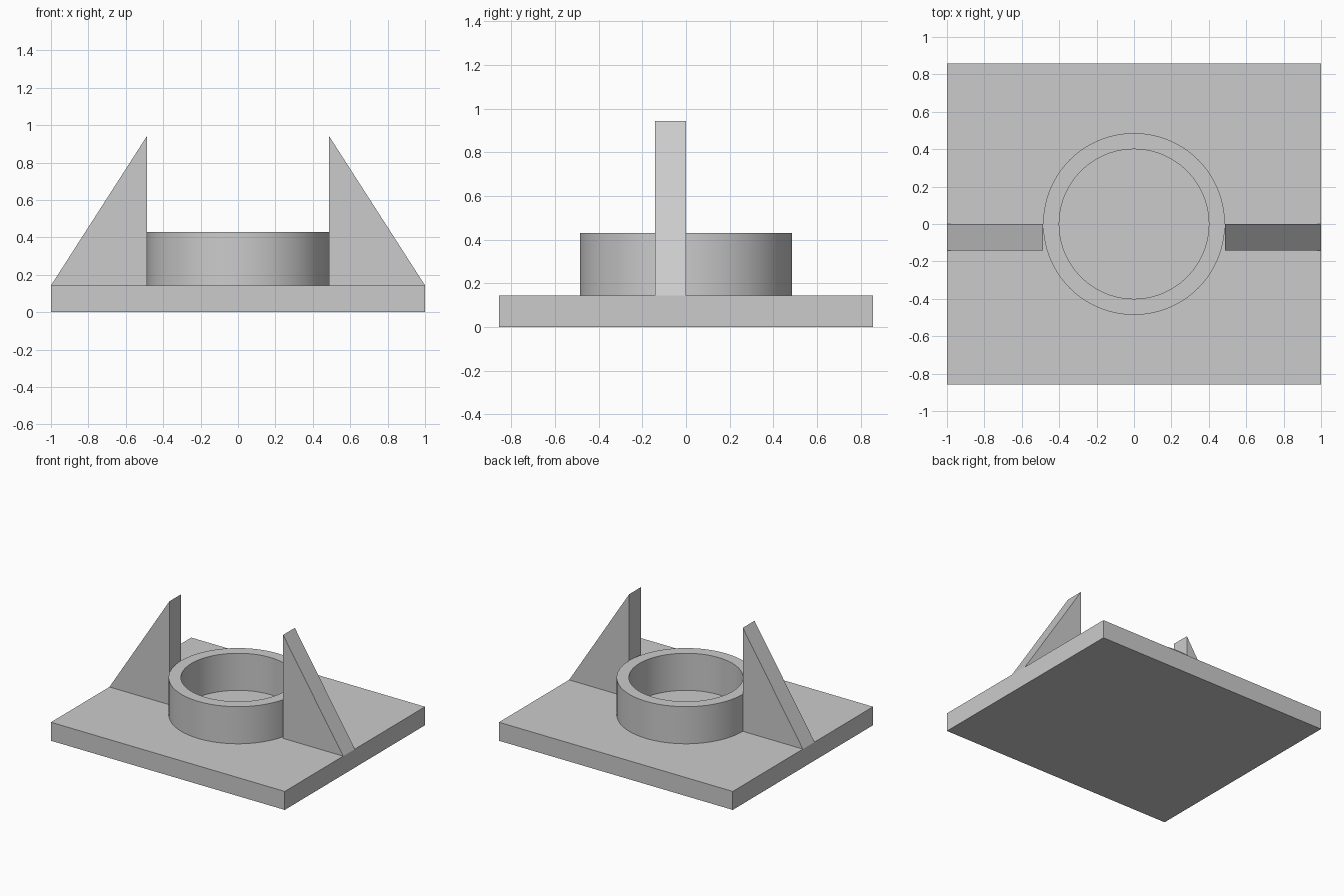
import bpy
import bmesh
import math

cube = bpy.data.objects.get("Cube")
if cube:
    bpy.data.objects.remove(cube, do_unlink=True)

PLATE_TOP = 0.143
HALF_DEPTH = 0.857
RING_TOP = 0.43
OUTER, INNER = 0.486, 0.40
RIB_TOP = 0.943
RIB_THICKNESS = 0.143

grey = bpy.data.materials.new("plain grey")
grey.use_nodes = True
colour = (0.6, 0.6, 0.6, 1)
grey.diffuse_color = colour
grey.node_tree.nodes["Principled BSDF"].inputs["Base Color"].default_value = colour


def finish(name, bm):
    """Turn a bmesh into a grey object with outward normals."""
    bmesh.ops.recalc_face_normals(bm, faces=bm.faces)
    mesh = bpy.data.meshes.new(name)
    bm.to_mesh(mesh)
    bm.free()
    mesh.materials.append(grey)
    obj = bpy.data.objects.new(name, mesh)
    bpy.context.collection.objects.link(obj)
    return obj


def extruded(name, profile, offset):
    """Extrude a closed profile of 3D points along an offset."""
    bm = bmesh.new()
    face = bm.faces.new([bm.verts.new(p) for p in profile])
    result = bmesh.ops.extrude_face_region(bm, geom=[face], use_keep_orig=True)
    moved = [g for g in result["geom"] if isinstance(g, bmesh.types.BMVert)]
    bmesh.ops.translate(bm, verts=moved, vec=offset)
    return finish(name, bm)


# Base plate
extruded("base_plate",
         [(-1, -HALF_DEPTH, 0), (1, -HALF_DEPTH, 0),
          (1, HALF_DEPTH, 0), (-1, HALF_DEPTH, 0)],
         (0, 0, PLATE_TOP))

# Collar: a wall profile spun around the vertical axis
bm = bmesh.new()
corners = [(OUTER, PLATE_TOP), (OUTER, RING_TOP), (INNER, RING_TOP), (INNER, PLATE_TOP)]
verts = [bm.verts.new((r, 0, z)) for r, z in corners]
edges = [bm.edges.new(pair) for pair in zip(verts, verts[1:])]
bmesh.ops.spin(bm, geom=verts + edges, cent=(0, 0, 0), axis=(0, 0, 1),
               angle=math.tau, steps=96, use_merge=True)
bmesh.ops.remove_doubles(bm, verts=bm.verts, dist=0.0001)
collar = finish("collar", bm)
bpy.ops.object.select_all(action="DESELECT")
collar.select_set(True)
bpy.context.view_layer.objects.active = collar
bpy.ops.object.shade_smooth_by_angle(angle=math.radians(30))

# Triangular ribs on both sides, with their back faces on the centre line
for side, name in ((1, "left_rib"), (-1, "right_rib")):
    extruded(name,
             [(side * OUTER, 0, PLATE_TOP), (side, 0, PLATE_TOP),
              (side * OUTER, 0, RIB_TOP)],
             (0, -RIB_THICKNESS, 0))
